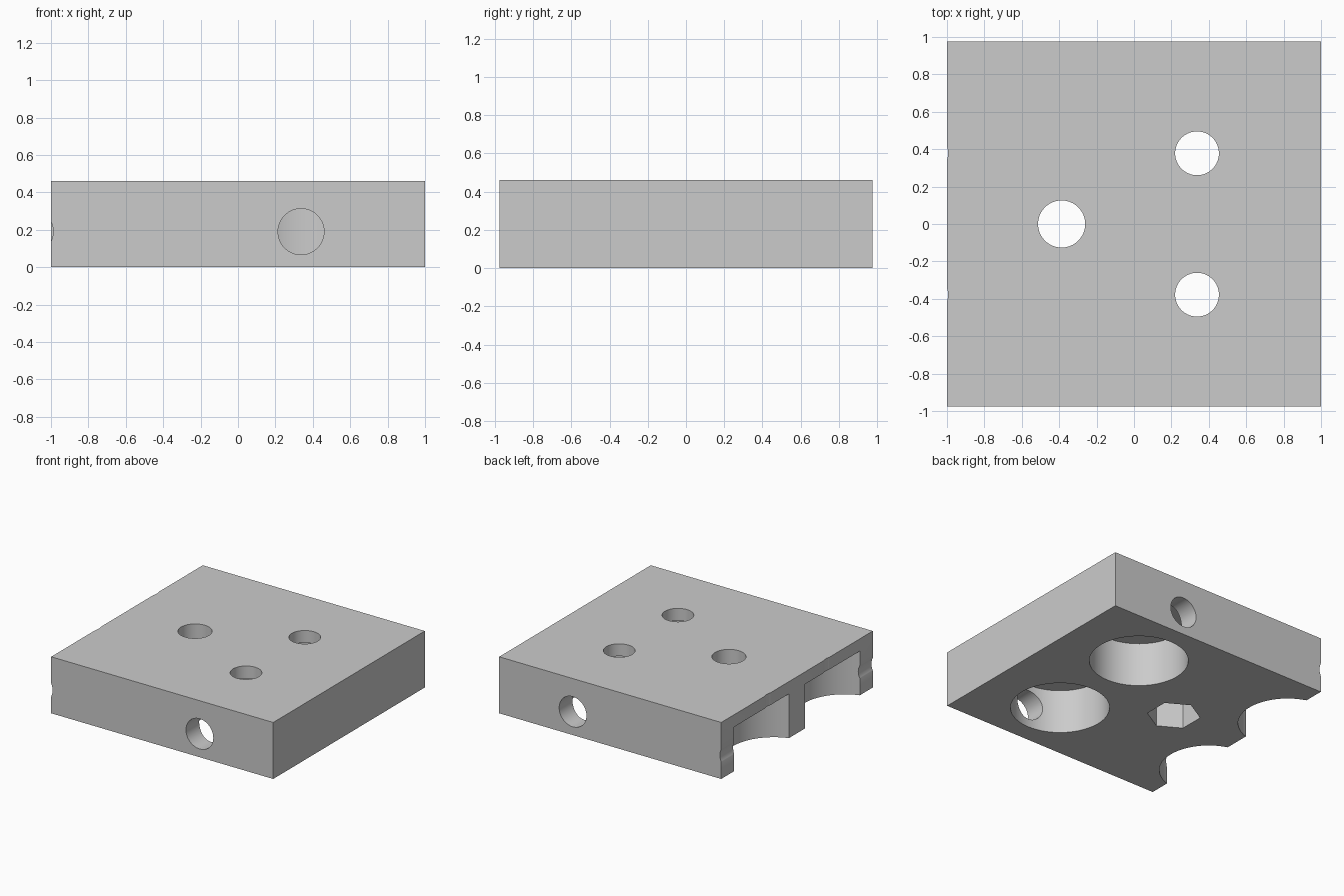
import bpy
import math

if "Cube" in bpy.data.objects:
    bpy.data.objects.remove(bpy.data.objects["Cube"], do_unlink=True)

HEIGHT = 0.46
HALF_DEPTH = 0.975
COLUMN_X = (0.337, -1.111)   # the second column is sliced open by the side face
NUT_X = -0.387
POCKET_Y = 0.457
POCKET_DEPTH = 0.36

grey = bpy.data.materials.new("plain grey")
grey.use_nodes = True
colour = (0.6, 0.6, 0.6, 1)
grey.diffuse_color = colour
grey.node_tree.nodes["Principled BSDF"].inputs["Base Color"].default_value = colour

# Solid block
bpy.ops.mesh.primitive_cube_add(size=1, location=(0, 0, HEIGHT / 2))
block = bpy.context.object
block.name = "block"
block.scale = (2, 2 * HALF_DEPTH, HEIGHT)
bpy.ops.object.transform_apply(location=True, rotation=True, scale=True)
block.data.materials.append(grey)


def cut(name, radius, start, end, sides=64, turn=0.0):
    """Remove a prism running from start to end, along z or y."""
    along_y = start[1] != end[1]
    centre = [(a + b) / 2 for a, b in zip(start, end)]
    bpy.ops.mesh.primitive_cylinder_add(
        vertices=sides, radius=radius, depth=math.dist(start, end), location=centre,
        rotation=(math.pi / 2 if along_y else 0, 0, turn))
    cutter = bpy.context.object
    cutter.name = name
    cutter.hide_render = True
    cutter.data.materials.append(grey)
    mod = block.modifiers.new(name, "BOOLEAN")
    mod.operation = "DIFFERENCE"
    mod.solver = "EXACT"
    mod.object = cutter
    bpy.context.view_layer.objects.active = block
    bpy.ops.object.modifier_apply(modifier=name)
    bpy.data.objects.remove(cutter, do_unlink=True)


for x in COLUMN_X:
    for side in (-1, 1):
        # Round pocket open below
        y = side * POCKET_Y
        cut("pocket", 0.369, (x, y, -0.1), (x, y, POCKET_DEPTH), sides=96)
        # Small hole through the roof of the pocket
        y = side * 0.378
        cut("top_hole", 0.117, (x, y, 0.3), (x, y, HEIGHT + 0.1))
        # Cross hole from the outer face into the pocket
        cut("side_hole", 0.123, (x, side * 0.5, 0.19), (x, side * 1.1, 0.19))

# Bolt hole with a six-sided nut recess below
cut("bolt_hole", 0.126, (NUT_X, 0, 0.1), (NUT_X, 0, HEIGHT + 0.1))
cut("nut_recess", 0.2, (NUT_X, 0, -0.1), (NUT_X, 0, 0.25), sides=6)

# Smooth round walls with crisp edges
bpy.ops.object.select_all(action="DESELECT")
block.select_set(True)
bpy.context.view_layer.objects.active = block
bpy.ops.object.shade_smooth_by_angle(angle=math.radians(30))
